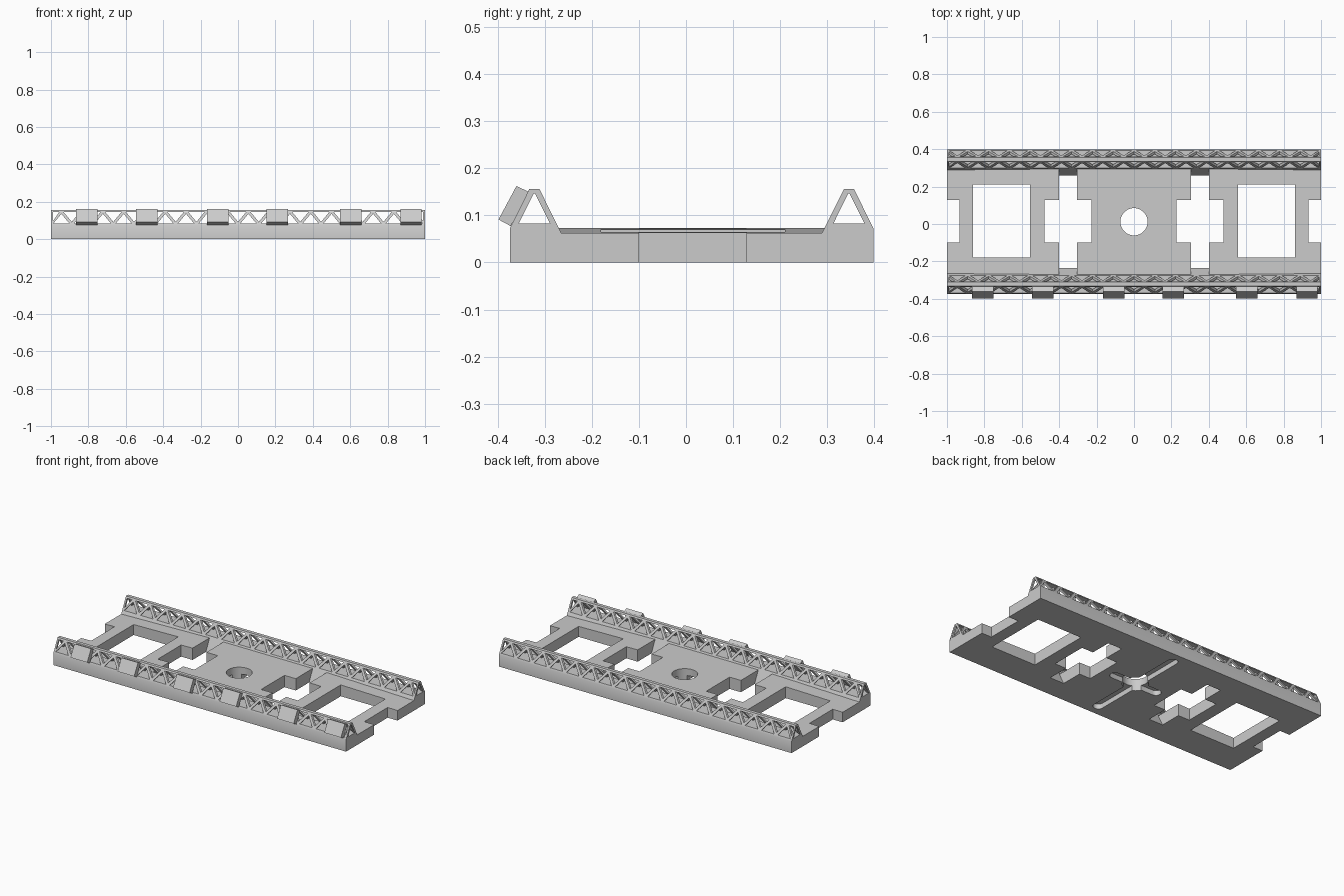
import bpy, bmesh, math
from mathutils import Vector

if "Cube" in bpy.data.objects:
    bpy.data.objects.remove(bpy.data.objects["Cube"])

MID = 0.012                    # y of the symmetry plane of the two rails
LEAN = 0.495                   # sideways run per unit of height on sloped faces
FOOT = 0.246                   # inner foot of each rail at z = 0
OUT, SHOULDER, SILL, TOP = 0.386, 0.072, 0.083, 0.156

grey = bpy.data.materials.new("light_grey")
grey.use_nodes = True
grey.diffuse_color = (0.6, 0.6, 0.6, 1)
grey.node_tree.nodes["Principled BSDF"].inputs["Base Color"].default_value = (0.6, 0.6, 0.6, 1)


def prism(bm, points, offset):
    """Extrude a planar outline by an offset vector."""
    face = bm.faces.new([bm.verts.new(p) for p in points])
    ext = bmesh.ops.extrude_face_region(bm, geom=[face], use_keep_orig=True)
    verts = [g for g in ext["geom"] if isinstance(g, bmesh.types.BMVert)]
    bmesh.ops.translate(bm, verts=verts, vec=Vector(offset))


def finish(bm, name):
    bmesh.ops.recalc_face_normals(bm, faces=bm.faces[:])
    mesh = bpy.data.meshes.new(name)
    bm.to_mesh(mesh)
    bm.free()
    obj = bpy.data.objects.new(name, mesh)
    bpy.context.collection.objects.link(obj)
    mesh.materials.append(grey)
    return obj


def solid(name, points, offset):
    bm = bmesh.new()
    prism(bm, points, offset)
    return finish(bm, name)


def smooth(obj):
    bpy.ops.object.select_all(action="DESELECT")
    obj.select_set(True)
    bpy.context.view_layer.objects.active = obj
    bpy.ops.object.shade_smooth_by_angle(angle=math.radians(30))


def cut(obj, cutters):
    bpy.context.view_layer.objects.active = obj
    for c in cutters:
        mod = obj.modifiers.new("cut", "BOOLEAN")
        mod.operation, mod.solver, mod.object = "DIFFERENCE", "EXACT", c
        bpy.ops.object.modifier_apply(modifier=mod.name)


def box_cutter(x0, x1, y0, y1):
    return solid("cutter", [(x0, y0, -1), (x1, y0, -1), (x1, y1, -1), (x0, y1, -1)], (0, 0, 2))


def slot_cutter(length, radius, along_y, z0, z1):
    """Round-ended slot around the centre; zero length gives a cylinder."""
    pts = []
    for i in range(32):
        a = 2 * math.pi * (i + 0.5) / 32
        u = radius * math.cos(a) + math.copysign(length, math.cos(a))
        v = radius * math.sin(a)
        pts.append((v, u + MID, z0) if along_y else (u, v + MID, z0))
    return solid("cutter", pts, (0, 0, z1 - z0))


# Deck: flat middle, falling gently to both ends, sides leaning against the rails
deck = solid("deck", [(x, -1, z) for x, z in
                      [(-1, 0), (1, 0), (1, 0.062), (0.4, 0.073), (-0.4, 0.073), (-1, 0.062)]],
             (0, 2, 0))
for v in deck.data.vertices:
    v.co.y = MID + math.copysign(FOOT + LEAN * v.co.z, v.co.y)

# Openings: windows, cross-shaped holes, end notches, centre hole
openings = [slot_cutter(0, 0.073, False, -1, 1)]
for s in (-1, 1):
    for a, b, y0, y1 in [(0.555, 0.86, -0.18, 0.21), (0.305, 0.4, -0.5, 0.5),
                         (0.228, 0.478, -0.1, 0.128), (0.933, 1.2, -0.1, 0.128)]:
        openings.append(box_cutter(min(s * a, s * b), max(s * a, s * b), y0, y1))

# Crossed grooves in the underside
grooves = [slot_cutter(0.315, 0.03, True, -0.1, 0.03),
           slot_cutter(0.145, 0.03, False, -0.1, 0.03)]
cut(deck, openings + grooves)
smooth(deck)


# Rails with lattice crests
def inner(z):
    return FOOT + LEAN * z


def outer(z):
    return OUT - LEAN * (z - SHOULDER)


PERIODS, BAR, THICK = 18, 0.01, 0.014
PITCH = 2 / PERIODS
LOW, HIGH = SILL - 0.002, 0.148


def clamp(x):
    return max(-1, min(1, x))


def add_bar(bm, side, surface, depth, xa, xb):
    """One leaning strut from xa at the sill to xb at the crest."""
    pts = [(clamp(x), MID + side * surface(z), z) for x, z in
           [(xa - BAR, LOW), (xa + BAR, LOW), (xb + BAR, HIGH), (xb - BAR, HIGH)]]
    prism(bm, pts, (0, side * depth, 0))


for side, label in ((-1, "front"), (1, "back")):
    section = [(FOOT, 0), (OUT, 0), (OUT, SHOULDER), (outer(SILL), SILL), (inner(SILL), SILL)]
    rail = solid(label + "_rail", [(-1, MID + side * y, z) for y, z in section], (2, 0, 0))
    cut(rail, [grooves[0]])
    smooth(rail)

    chord = [(inner(0.146), 0.146), (outer(0.146), 0.146), (outer(TOP), TOP), (inner(TOP), TOP)]
    smooth(solid(label + "_crest", [(-1, MID + side * y, z) for y, z in chord], (2, 0, 0)))

    for surface, depth, face in ((inner, THICK, "inner"), (outer, -THICK, "outer")):
        bm = bmesh.new()
        for i in range(PERIODS):
            x = -1 + i * PITCH
            add_bar(bm, side, surface, depth, x, x + PITCH / 2)
            add_bar(bm, side, surface, depth, x + PITCH, x + PITCH / 2)
        for x in (-1, 1):
            add_bar(bm, side, surface, depth, x, x)
        finish(bm, f"{label}_{face}_lattice")

# Tilted plates hung on the outside of the front rail
plate = [(-0.36, 0.162), (-0.334, 0.15), (-0.372, 0.077), (-0.398, 0.091)]
for i, x in enumerate((-0.866, -0.545, -0.166, 0.152, 0.545, 0.868)):
    solid(f"front_plate_{i + 1}", [(x, y, z) for y, z in plate], (0.114, 0, 0))

for c in openings + grooves:
    bpy.data.objects.remove(c)
